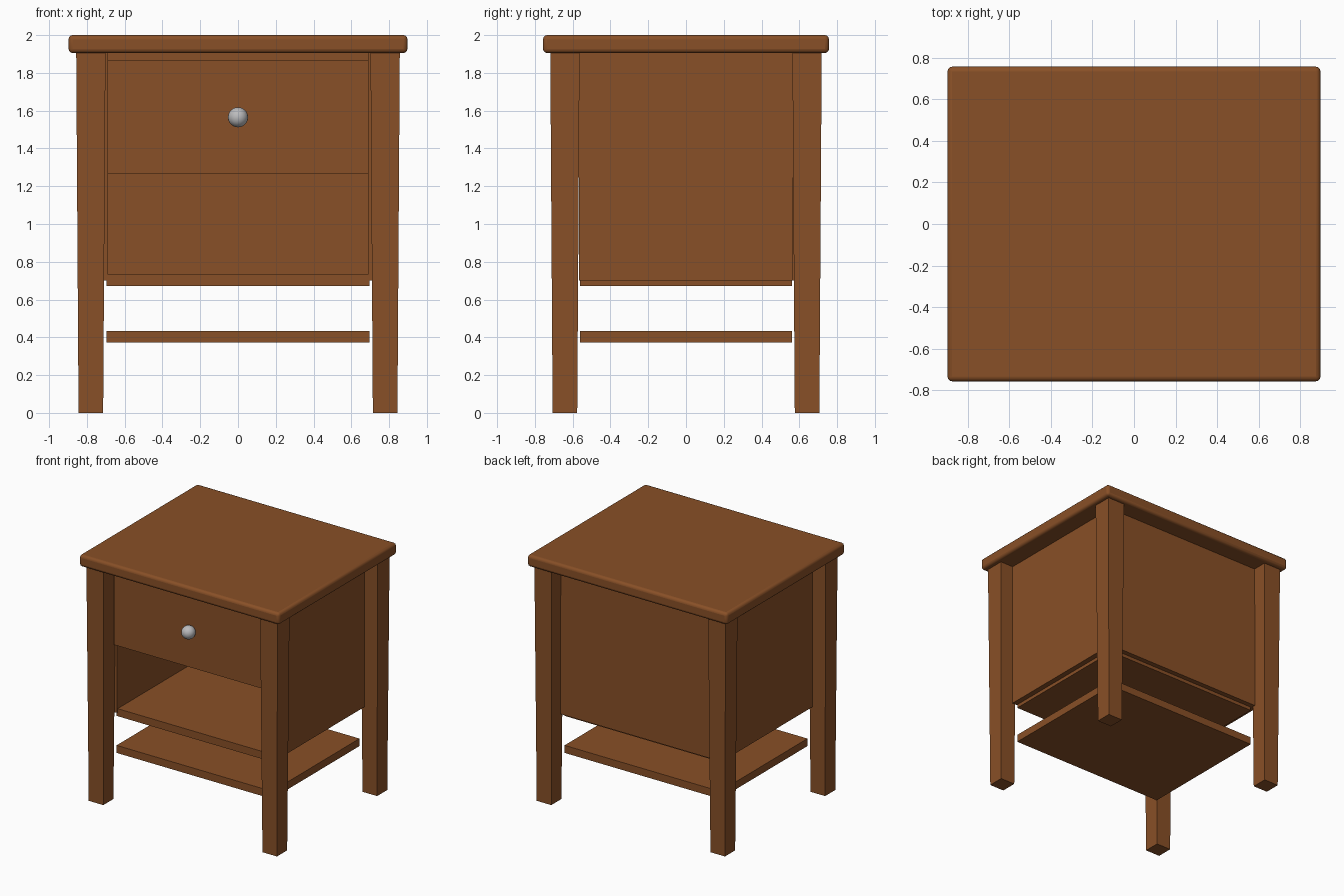
import bpy, bmesh, math

if "Cube" in bpy.data.objects:
    bpy.data.objects.remove(bpy.data.objects["Cube"])


def material(name, rgb):
    m = bpy.data.materials.new(name)
    m.diffuse_color = (*rgb, 1)
    m.use_nodes = True
    m.node_tree.nodes["Principled BSDF"].inputs["Base Color"].default_value = m.diffuse_color
    return m


wood = material("brown_wood", (0.25, 0.08, 0.02))
metal = material("grey_metal", (0.5, 0.5, 0.51))


def finish(name, bm, mat):
    me = bpy.data.meshes.new(name)
    bm.to_mesh(me)
    bm.free()
    me.materials.append(mat)
    ob = bpy.data.objects.new(name, me)
    bpy.context.collection.objects.link(ob)
    return ob


def box(name, x, y, z, mat=wood, bottom_scale=1.0):
    """Box from (min, max) ranges, optionally tapering towards the bottom."""
    bm = bmesh.new()
    bmesh.ops.create_cube(bm, size=1)
    for v in bm.verts:
        k = bottom_scale if v.co.z < 0 else 1.0
        v.co = (sum(x) / 2 + v.co.x * k * (x[1] - x[0]),
                sum(y) / 2 + v.co.y * k * (y[1] - y[0]),
                sum(z) / 2 + v.co.z * (z[1] - z[0]))
    return finish(name, bm, mat)


# Table top with rounded edges
top = box("table_top", (-0.897, 0.897), (-0.757, 0.757), (1.905, 2.0))
bev = top.modifiers.new("rounded_edges", "BEVEL")
bev.width = 0.022
bev.segments = 3
bpy.context.view_layer.objects.active = top
top.select_set(True)
bpy.ops.object.shade_smooth_by_angle(angle=math.radians(35))
top.select_set(False)

# Four tapered legs
W = 0.0775
for sx, side in ((-1, "left"), (1, "right")):
    for sy, end in ((-1, "front"), (1, "back")):
        cx, cy = sx * 0.779, sy * 0.641
        box(f"{end}_{side}_leg", (cx - W, cx + W), (cy - W, cy + W),
            (0, 1.906), bottom_scale=0.84)

# Side and back panels of the cabinet
for s, side in ((-1, "left"), (1, "right")):
    box(f"{side}_panel", sorted((s * 0.687, s * 0.74)), (-0.566, 0.566), (0.70, 1.906))
box("back_panel", (-0.705, 0.705), (0.55, 0.60), (0.70, 1.906))

# Cabinet floor and lower shelf
box("cabinet_floor", (-0.697, 0.697), (-0.56, 0.56), (0.672, 0.733))
box("lower_shelf", (-0.697, 0.697), (-0.56, 0.56), (0.372, 0.433))

# Drawer front with an open tray behind it
box("drawer_front", (-0.69, 0.69), (-0.60, -0.55), (1.265, 1.865))
box("drawer_bottom", (-0.68, 0.68), (-0.55, 0.54), (1.27, 1.30))
box("drawer_back", (-0.68, 0.68), (0.51, 0.54), (1.30, 1.80))
for s, side in ((-1, "left"), (1, "right")):
    box(f"drawer_{side}_side", sorted((s * 0.65, s * 0.68)), (-0.55, 0.51), (1.30, 1.80))

# Round drawer knob
bm = bmesh.new()
bmesh.ops.create_uvsphere(bm, u_segments=24, v_segments=14, radius=0.053)
bmesh.ops.translate(bm, verts=bm.verts, vec=(0, -0.635, 1.565))
for f in bm.faces:
    f.smooth = True
finish("drawer_knob", bm, metal)
